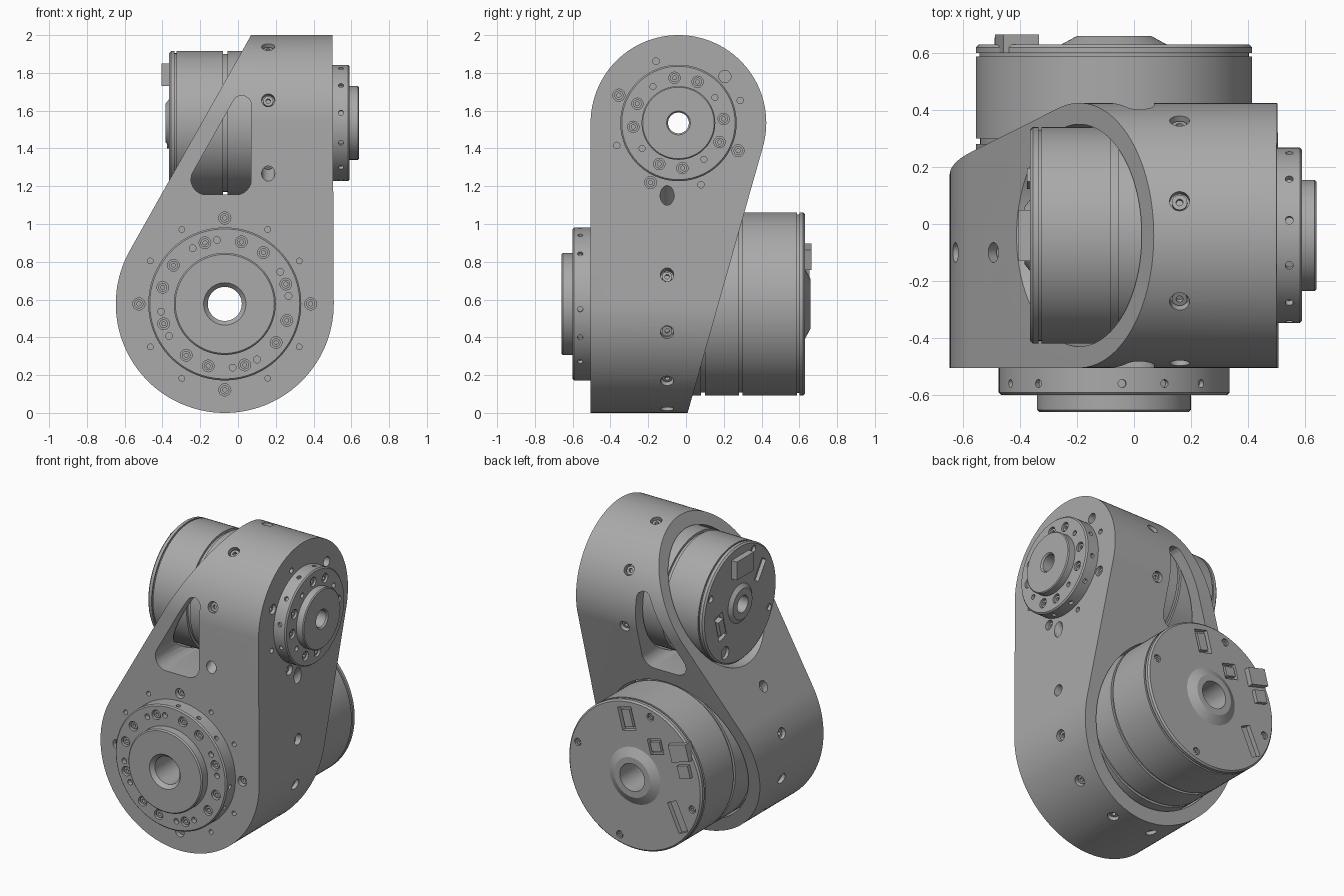
import bpy
import bmesh
from math import cos, sin, tan, radians
from mathutils import Matrix, Vector

default_cube = bpy.data.objects.get("Cube")
if default_cube:
    bpy.data.objects.remove(default_cube)

metal = bpy.data.materials.new("machined grey metal")
metal.use_nodes = True
metal.diffuse_color = (0.4, 0.4, 0.4, 1)
metal.node_tree.nodes["Principled BSDF"].inputs["Base Color"].default_value = (0.4, 0.4, 0.4, 1)


def frame(x_axis, y_axis, z_axis, origin):
    m = Matrix((x_axis, y_axis, z_axis)).transposed().to_4x4()
    m.translation = origin
    return m


# Joint frames: local z runs along the joint axis toward its output flange
LOWER = frame((1, 0, 0), (0, 0, 1), (0, -1, 0), (-0.07, 0, 0.577))
UPPER = frame((0, 1, 0), (0, 0, 1), (1, 0, 0), (0, -0.04, 1.535))


def finish(bm, name):
    bmesh.ops.recalc_face_normals(bm, faces=bm.faces)
    mesh = bpy.data.meshes.new(name)
    bm.to_mesh(mesh)
    bm.free()
    obj = bpy.data.objects.new(name, mesh)
    bpy.context.collection.objects.link(obj)
    mesh.materials.append(metal)
    return obj


def cylinder(bm, place, radius, start, end, segments=24):
    bmesh.ops.create_cone(bm, cap_ends=True, segments=segments, radius1=radius,
                          radius2=radius, depth=end - start,
                          matrix=place @ Matrix.Translation((0, 0, (start + end) / 2)))


def box(bm, place, x, y, size, start, end, tilt=0):
    bmesh.ops.create_cube(bm, size=1, matrix=place
                          @ Matrix.Translation((x, y, (start + end) / 2))
                          @ Matrix.Rotation(radians(tilt), 4, 'Z')
                          @ Matrix.Diagonal((*size, end - start, 1)))


def lathe(bm, place, profile, segments=96):
    rings = []
    for i in range(segments):
        turn = place @ Matrix.Rotation(radians(360 * i / segments), 4, 'Z')
        rings.append([bm.verts.new(turn @ Vector((r, 0, t))) for t, r in profile])
    n = len(profile)
    for i in range(segments):
        a, b = rings[i - 1], rings[i]
        for j in range(n):
            bm.faces.new((a[j - 1], a[j], b[j], b[j - 1]))


def prism(place, outline, start, end, name):
    bm = bmesh.new()
    low = [bm.verts.new(place @ Vector((x, y, start))) for x, y in outline]
    high = [bm.verts.new(place @ Vector((x, y, end))) for x, y in outline]
    bm.faces.new(low)
    bm.faces.new(high)
    for j in range(len(low)):
        bm.faces.new((low[j - 1], low[j], high[j], high[j - 1]))
    return finish(bm, name)


def arc(radius, first, last, steps):
    angles = [radians(first + (last - first) * i / steps) for i in range(steps + 1)]
    return [(radius * cos(a), radius * sin(a)) for a in angles]


def rounded(corners):
    """Polygon from (x, y, fillet radius) corners."""
    out = []
    pts = [Vector(c[:2]) for c in corners]
    for i, p in enumerate(pts):
        r = corners[i][2]
        a = (pts[i - 1] - p).normalized()
        b = (pts[(i + 1) % len(pts)] - p).normalized()
        half = a.angle(b) / 2
        centre = p + (a + b).normalized() * r / sin(half)
        va = p + a * r / tan(half) - centre
        vb = p + b * r / tan(half) - centre
        out += [tuple(centre + va.lerp(vb, k / 10).normalized() * r) for k in range(11)]
    return out


def carve(obj, cutter, operation='DIFFERENCE'):
    mod = obj.modifiers.new("carve", 'BOOLEAN')
    mod.operation = operation
    mod.solver = 'EXACT'
    mod.object = cutter
    bpy.context.view_layer.objects.active = obj
    bpy.ops.object.modifier_apply(modifier=mod.name)
    bpy.data.objects.remove(cutter)


def carve_cylinder(obj, place, radius, start, end):
    bm = bmesh.new()
    cylinder(bm, place, radius, start, end, 96)
    carve(obj, finish(bm, "cutter"))


def axial(place, radius, angle):
    a = radians(angle)
    return place @ Matrix.Translation((radius * cos(a), radius * sin(a), 0))


def radial(place, angle, t):
    return (place @ Matrix.Rotation(radians(angle), 4, 'Z')
            @ Matrix.Translation((0, 0, t)) @ Matrix.Rotation(radians(90), 4, 'Y'))


def screw(bm, place, radius, start, end):
    """Socket head with an open centre."""
    hole = radius * 0.45
    lathe(bm, place, [(start, hole), (start, radius), (end, radius), (end, hole)], 24)


def quarters(*angles):
    return [a + 90 * k for k in range(4) for a in angles]


def groove(t, width, radius, depth):
    return [(t, radius), (t, radius - depth), (t + width, radius - depth), (t + width, radius)]


screws = bmesh.new()

# Housing: front outline crossed with side outline
front_outline = arc(0.577, 150.5, 360, 72) + [(0.57, 1.52), (0.194, 1.52)]
side_outline = arc(0.465, -16, 180, 72) + [(-0.465, -1.6), (0.03, -1.6)]
housing = prism(LOWER, front_outline, -0.8, 0.8, "housing")
carve(housing, prism(UPPER, side_outline, -1, 1, "cutter"), 'INTERSECT')

# Motor bores, shaft passages and the side window
carve_cylinder(housing, LOWER, 0.495, -1, 0.4)
carve_cylinder(housing, UPPER, 0.39, -1, 0.4)
carve_cylinder(housing, LOWER, 0.2, 0.3, 0.6)
carve_cylinder(housing, UPPER, 0.15, 0.3, 0.6)
window = rounded([(0.07, 1.155, 0.08), (0.07, 1.82, 0.05), (-0.306, 1.155, 0.08)])
FRONT = frame((1, 0, 0), (0, 0, 1), (0, -1, 0), (0, 0, 0))
carve(housing, prism(FRONT, window, -1, 1, "cutter"))

# Housing screw holes, around each flange and around the outer wall
holes = bmesh.new()
for angle in quarters(0):
    spot = axial(LOWER, 0.455, angle)
    cylinder(holes, spot, 0.032, 0.45, 0.55)
    screw(screws, spot, 0.024, 0.44, 0.485)
for angle in quarters(30, 60):
    cylinder(holes, axial(LOWER, 0.455, angle), 0.015, 0.45, 0.55)
for angle in (155, 245, 335):
    spot = axial(UPPER, 0.348, angle)
    cylinder(holes, spot, 0.032, 0.45, 0.55)
    screw(screws, spot, 0.024, 0.44, 0.485)
cylinder(holes, axial(UPPER, 0.348, 45), 0.032, 0.45, 0.55)
for angle in quarters(20):
    cylinder(holes, axial(UPPER, 0.348, angle), 0.017, 0.45, 0.55)
for angle in (30, 75, 120, 165, 210, 345):
    spot = radial(UPPER, angle, 0.16)
    cylinder(holes, spot, 0.035, 0.43, 0.7)
    screw(screws, spot, 0.027, 0.42, 0.447)
for angle in (135, 165, 195, 225, 255, 285, 315, 345, 375):
    spot = radial(LOWER, angle, 0.1)
    cylinder(holes, spot, 0.035, 0.54, 0.75)
    screw(screws, spot, 0.027, 0.53, 0.557)
cylinder(holes, radial(LOWER, 45, 0.1), 0.037, 0.65, 0.95)
carve(housing, finish(holes, "cutter"))

# Lower motor with flange and hub
bm = bmesh.new()
lathe(bm, LOWER, [(-0.66, 0.09), (-0.66, 0.13), (-0.63, 0.185), (-0.63, 0.475), (-0.62, 0.485)]
      + groove(-0.6, 0.012, 0.485, 0.012) + groove(-0.3, 0.02, 0.485, 0.015)
      + groove(-0.1, 0.02, 0.485, 0.015)
      + [(0.38, 0.485), (0.38, 0.405), (0.592, 0.405), (0.6, 0.397), (0.6, 0.27),
         (0.652, 0.27), (0.66, 0.262), (0.66, 0.112), (0.635, 0.09)])
lower_motor = finish(bm, "lower_motor")
holes = bmesh.new()
for angle in quarters(18, 53, 75):
    spot = axial(LOWER, 0.34, angle)
    cylinder(holes, spot, 0.031, 0.565, 0.65)
    screw(screws, spot, 0.023, 0.555, 0.59)
for angle in quarters(7, 30):
    cylinder(holes, axial(LOWER, 0.34, angle), 0.018, 0.57, 0.65)
for angle in quarters(41, 64, 86):
    cylinder(holes, radial(LOWER, angle, 0.56), 0.014, 0.385, 0.45)
for angle in quarters(15):
    spot = axial(LOWER, 0.43, angle)
    cylinder(holes, spot, 0.024, -0.7, -0.605)
    screw(screws, spot, 0.018, -0.625, -0.6)
box(holes, LOWER, 0.06, 0.36, (0.1, 0.15), -0.7, -0.6, -15)
box(holes, LOWER, -0.15, 0.23, (0.1, 0.1), -0.7, -0.6, -15)
box(holes, LOWER, -0.31, -0.19, (0.07, 0.2), -0.7, -0.6, -25)
carve(lower_motor, finish(holes, "cutter"))

# Upper motor with flange and hub
bm = bmesh.new()
lathe(bm, UPPER, [(-0.385, 0.055), (-0.385, 0.1), (-0.365, 0.125), (-0.365, 0.37), (-0.355, 0.38)]
      + groove(-0.335, 0.01, 0.38, 0.01) + groove(-0.08, 0.025, 0.38, 0.015)
      + [(0.38, 0.38), (0.38, 0.308), (0.582, 0.308), (0.59, 0.3), (0.59, 0.195),
         (0.634, 0.195), (0.64, 0.189), (0.64, 0.063), (0.63, 0.055)])
upper_motor = finish(bm, "upper_motor")
holes = bmesh.new()
for angle in quarters(5, 65):
    spot = axial(UPPER, 0.24, angle)
    cylinder(holes, spot, 0.03, 0.555, 0.65)
    screw(screws, spot, 0.023, 0.545, 0.58)
for angle in quarters(35):
    cylinder(holes, axial(UPPER, 0.235, angle), 0.016, 0.56, 0.65)
for k in range(12):
    cylinder(holes, radial(UPPER, 30 * k + 20, 0.545), 0.014, 0.288, 0.35)
for angle in (25, 115, 205):
    cylinder(holes, axial(UPPER, 0.335, angle), 0.022, -0.45, -0.345)
cylinder(holes, axial(UPPER, 0.31, -60), 0.04, -0.45, -0.345)
box(holes, UPPER, 0.2, -0.08, (0.08, 0.17), -0.45, -0.34, -15)
box(holes, UPPER, -0.21, 0.14, (0.05, 0.14), -0.45, -0.34, 35)
carve(upper_motor, finish(holes, "cutter"))

# Cable connectors on the motor ends
bm = bmesh.new()
box(bm, LOWER, -0.34, 0.25, (0.13, 0.11), -0.665, -0.6, -15)
box(bm, LOWER, -0.37, 0.13, (0.08, 0.08), -0.655, -0.6, -15)
box(bm, LOWER, -0.15, 0.23, (0.07, 0.06), -0.63, -0.59, -15)
box(bm, LOWER, 0.06, 0.36, (0.06, 0.11), -0.625, -0.59, -15)
box(bm, UPPER, 0, 0.255, (0.18, 0.12), -0.405, -0.35)
box(bm, UPPER, 0.2, -0.08, (0.05, 0.1), -0.375, -0.33, -15)
connectors = finish(bm, "cable_connectors")
socket_screws = finish(screws, "socket_screws")

# Smooth curved walls, keep machined edges crisp
bpy.ops.object.select_all(action='DESELECT')
for part in (housing, lower_motor, upper_motor, connectors, socket_screws):
    part.select_set(True)
bpy.context.view_layer.objects.active = housing
bpy.ops.object.shade_smooth_by_angle(angle=radians(20))
